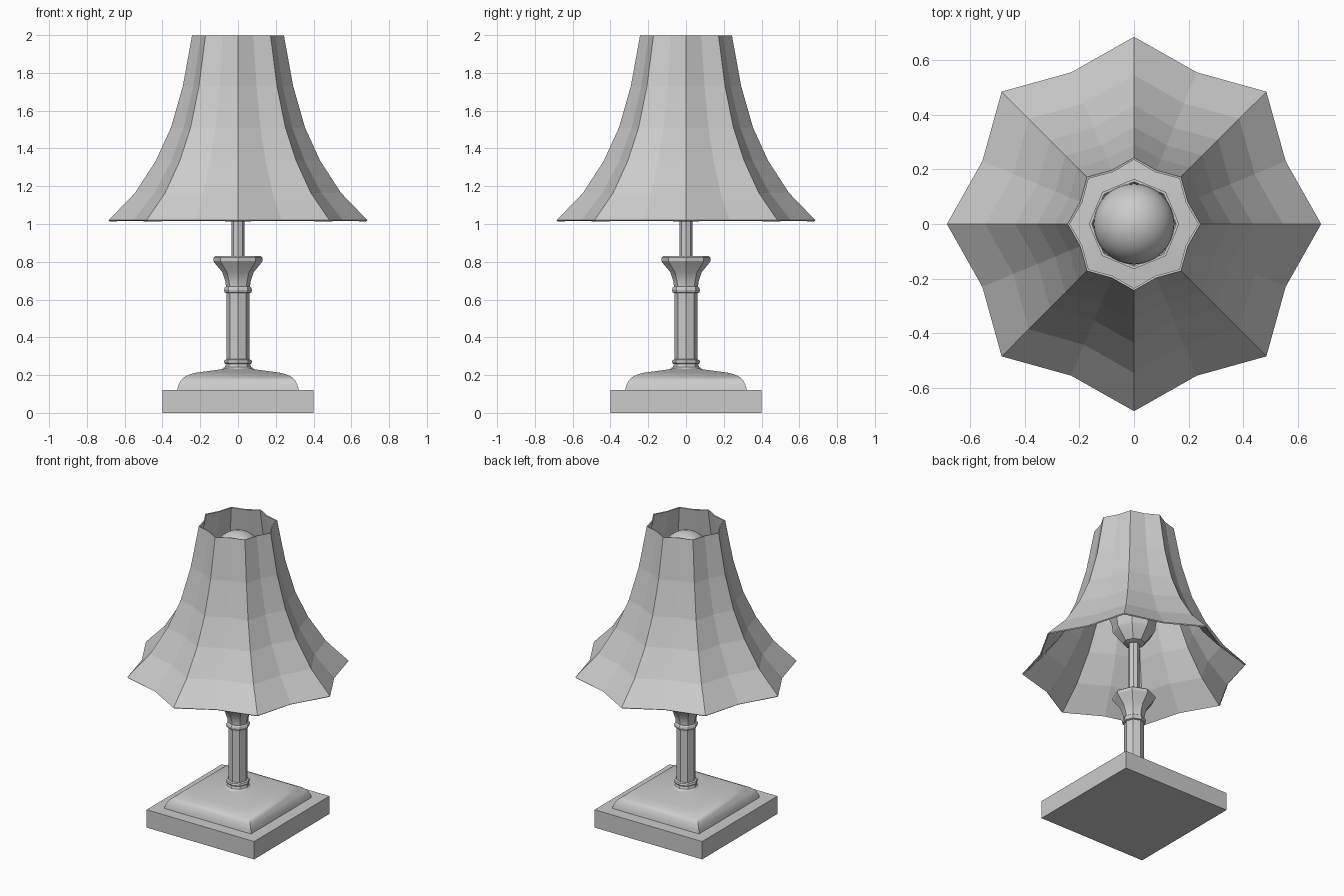
import bpy, bmesh
from math import sin, cos, pi, sqrt

if "Cube" in bpy.data.objects:
    bpy.data.objects.remove(bpy.data.objects["Cube"])


def lathe(name, profile, sides, offset=0.0, valley=1.0, caps=True, smooth=None):
    """Stack rings of (radius, z); odd points are scaled by valley."""
    bm = bmesh.new()
    rings = []
    for r, z in profile:
        ring = []
        for i in range(sides):
            a = offset + 2 * pi * i / sides
            k = r * (valley if i % 2 else 1.0)
            ring.append(bm.verts.new((k * cos(a), k * sin(a), z)))
        rings.append(ring)
    for lo, hi in zip(rings, rings[1:]):
        for i in range(sides):
            j = (i + 1) % sides
            bm.faces.new((lo[i], lo[j], hi[j], hi[i]))
    if caps:
        bm.faces.new(rings[0][::-1])
        bm.faces.new(rings[-1])
    me = bpy.data.meshes.new(name)
    bm.to_mesh(me)
    bm.free()
    ob = bpy.data.objects.new(name, me)
    bpy.context.collection.objects.link(ob)
    if smooth:
        bpy.ops.object.select_all(action='DESELECT')
        ob.select_set(True)
        bpy.context.view_layer.objects.active = ob
        bpy.ops.object.shade_smooth_by_angle(angle=smooth)
    return ob


def square(name, profile, smooth=None):
    """Four-sided stack given as half-widths."""
    return lathe(name, [(w * sqrt(2), z) for w, z in profile], 4, pi / 4, smooth=smooth)


# square plinth and the moulded pyramid on it
square("plinth", [(0.40, 0), (0.40, 0.12)])
square("base_moulding", [(0.322, 0.12), (0.317, 0.145), (0.303, 0.172), (0.28, 0.193),
                         (0.25, 0.206), (0.22, 0.213), (0.10, 0.229), (0.05, 0.238)],
       smooth=0.6)

# octagonal column with collars and flared capital
lathe("column", [(0.10, 0.22), (0.085, 0.232), (0.07, 0.243), (0.064, 0.258),
                 (0.071, 0.262), (0.074, 0.271), (0.071, 0.280), (0.060, 0.284),
                 (0.060, 0.634), (0.070, 0.637), (0.074, 0.650), (0.070, 0.663),
                 (0.064, 0.668), (0.066, 0.695), (0.083, 0.745), (0.125, 0.795),
                 (0.130, 0.803), (0.130, 0.822), (0.120, 0.830)], 8, smooth=0.5)

# upper rod
lathe("rod", [(0.035, 0.82), (0.035, 1.25)], 8)

# bulb socket cup, open on top
lathe("socket", [(0.035, 1.19), (0.066, 1.20), (0.090, 1.23), (0.125, 1.275), (0.130, 1.285),
                 (0.135, 1.33), (0.165, 1.42), (0.155, 1.42), (0.120, 1.33)], 8, smooth=0.5)

# bulb: round head narrowing to a neck
head = [(0.148 * cos(t * pi / 16), 1.795 + 0.148 * sin(t * pi / 16)) for t in range(-4, 8)]
lathe("bulb", [(0.07, 1.32), (0.07, 1.45), (0.08, 1.58), (0.092, 1.65)] + head + [(0.004, 1.943)],
      32, smooth=0.7)

# thin eight-panel shade, panels dip between the ribs
shade = lathe("shade", [(0.685, 1.02), (0.545, 1.165), (0.435, 1.335), (0.355, 1.51),
                        (0.292, 1.73), (0.243, 2.0)], 16, valley=0.877, caps=False)
mod = shade.modifiers.new("thickness", 'SOLIDIFY')
mod.thickness = 0.008
mod.offset = -1
# keep both rims level
for v in shade.data.vertices:
    if v.co.z > 1.99:
        v.co.z = 1.999
